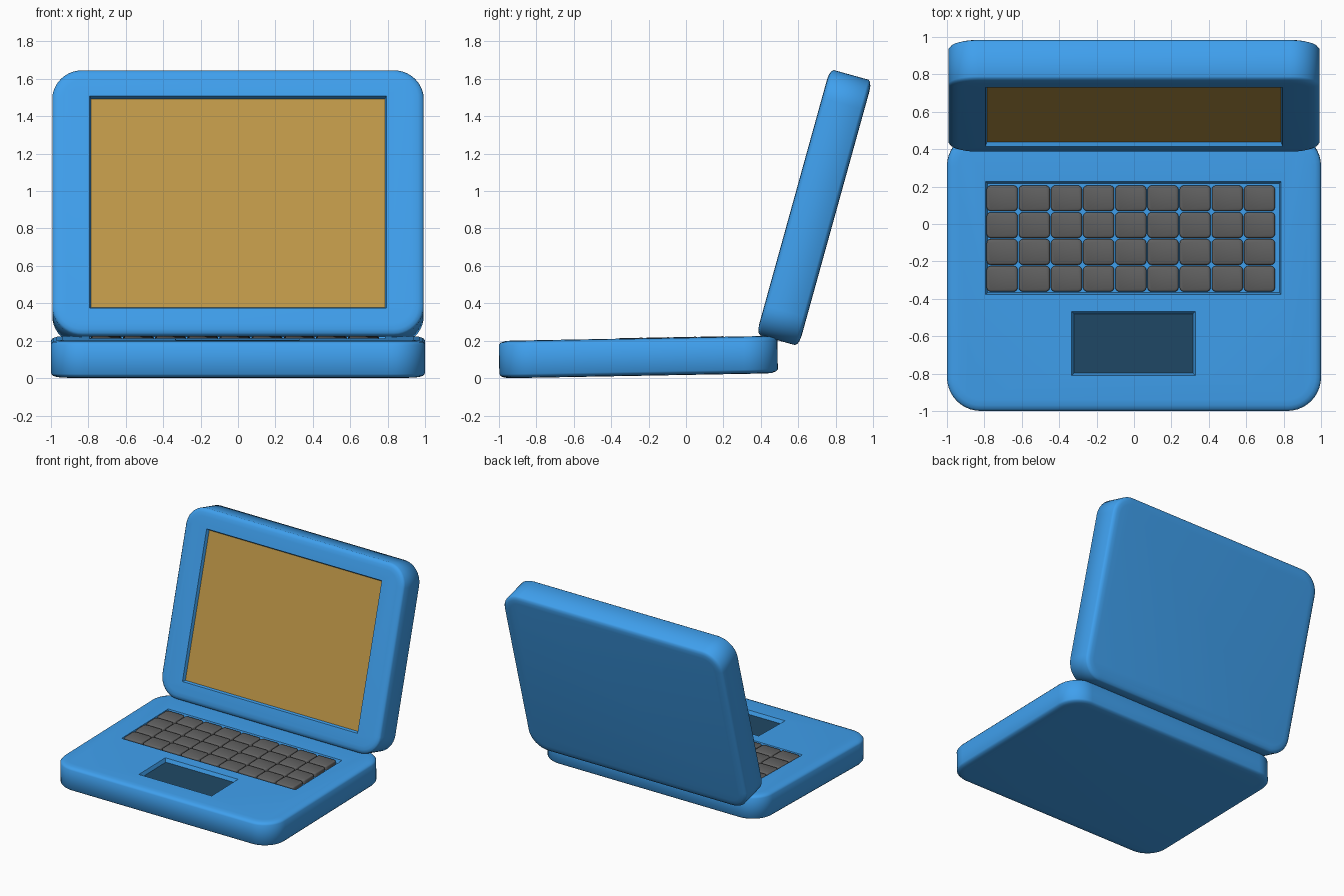
import bpy, bmesh
from math import radians, sin, cos, pi
from mathutils import Matrix

if "Cube" in bpy.data.objects:
    bpy.data.objects.remove(bpy.data.objects["Cube"])


def material(name, rgb):
    m = bpy.data.materials.new(name)
    m.diffuse_color = (*rgb, 1)
    m.use_nodes = True
    m.node_tree.nodes["Principled BSDF"].inputs["Base Color"].default_value = m.diffuse_color
    return m


BLUE = material("blue_plastic", (0.05, 0.35, 0.85))
DARK = material("dark_blue", (0.014, 0.065, 0.13))
GOLD = material("gold_screen", (0.52, 0.31, 0.065))
GREY = material("dark_grey", (0.12, 0.12, 0.12))


def ring(bm, x0, x1, y0, y1, z, r, seg):
    """Loop of vertices around a rectangle; r rounds its corners."""
    out = []
    corners = [(x1 - r, y1 - r), (x0 + r, y1 - r), (x0 + r, y0 + r), (x1 - r, y0 + r)]
    for i, (cx, cy) in enumerate(corners):
        for k in range(seg + 1):
            a = pi / 2 * (i + k / max(seg, 1)) if seg else 0
            dx, dy = (cos(a) * r, sin(a) * r) if seg else (0, 0)
            out.append(bm.verts.new((cx + dx, cy + dy, z)))
    return out


def slab(bm, rect, r, profile, seg):
    """Loft a rectangle through (inset, z) steps and cap both ends."""
    x0, x1, y0, y1 = rect
    loops = [ring(bm, x0 + i, x1 - i, y0 + i, y1 - i, z, max(r - i, 0.004) if seg else 0, seg)
             for i, z in profile]
    for a, b in zip(loops, loops[1:]):
        for j in range(len(a)):
            k = (j + 1) % len(a)
            bm.faces.new((a[j], a[k], b[k], b[j]))
    bm.faces.new(loops[0][::-1])
    bm.faces.new(loops[-1])


def make(name, bm, mat=None):
    bmesh.ops.recalc_face_normals(bm, faces=bm.faces[:])
    me = bpy.data.meshes.new(name)
    bm.to_mesh(me)
    bm.free()
    ob = bpy.data.objects.new(name, me)
    bpy.context.collection.objects.link(ob)
    if mat:
        me.materials.append(mat)
    return ob


def one_slab(name, rect, r, profile, seg, mat=None):
    bm = bmesh.new()
    slab(bm, rect, r, profile, seg)
    return make(name, bm, mat)


def case(name, rect, r, t):
    """Soft-edged half of the clamshell."""
    edge = [(0.06, 0), (0.03, 0.003), (0.01, 0.01), (0, 0.022)]
    return one_slab(name, rect, r, edge + [(i, t - z) for i, z in edge[::-1]], 10, BLUE)


def recess(body, rect, top, depth, taper=0.01):
    """Sink a tapered pocket into the top of a case."""
    slope = taper / depth
    cutter = one_slab("cutter", rect, 0, [(taper, top - depth), (-0.03 * slope, top + 0.03)], 0, BLUE)
    mod = body.modifiers.new("recess", 'BOOLEAN')
    mod.operation, mod.solver, mod.object = 'DIFFERENCE', 'EXACT', cutter
    bpy.context.view_layer.objects.active = body
    bpy.ops.object.modifier_apply(modifier=mod.name)
    bpy.data.objects.remove(cutter)


def plate(name, rect, top, depth, mat, taper=0.01):
    """Thin panel lying on a pocket floor."""
    return one_slab(name, rect, 0, [(taper, top - depth - 0.002), (taper, top - depth + 0.002)], 0, mat)


# Base with keyboard and touchpad pockets
BT = 0.2
base = case("base", (-1, 1, 0, 1.487), 0.18, BT)
keyboard = (-0.793, 0.787, 0.622, 1.226)
pad = (-0.333, 0.328, 0.19, 0.532)
recess(base, keyboard, BT, 0.03)
recess(base, pad, BT, 0.03, 0.013)
touchpad = plate("touchpad", pad, BT, 0.03, DARK, 0.013)

# Keys, nine columns by four rows
bm = bmesh.new()
for c in range(9):
    for row in range(4):
        x, y = -0.788 + c * 0.172, 0.638 + row * 0.1435
        slab(bm, (x, x + 0.166, y, y + 0.137), 0.022,
             [(0, BT - 0.032), (0, BT - 0.006), (0.003, BT), (0.009, BT + 0.003)], 3)
keys = make("keys", bm, GREY)

# Lid with sunken screen
LT = 0.235
lid = case("lid", (-0.993, 0.993, 0, 1.47), 0.16, LT)
opening = (-0.795, 0.795, 0.145, 1.322)
recess(lid, opening, LT, 0.025)
screen = plate("screen", opening, LT, 0.025, GOLD)

# Tilt both halves into the open position
place_base = Matrix.Translation((0, -0.996, 0)) @ Matrix.Rotation(radians(1.05), 4, 'X')
place_lid = Matrix.Translation((0, 0.602, 0.172)) @ Matrix.Rotation(radians(74.5), 4, 'X')
for ob in (base, touchpad, keys):
    ob.matrix_world = place_base
for ob in (lid, screen):
    ob.matrix_world = place_lid

# Smooth the rounded parts, keep pocket edges crisp
for ob in (base, lid, keys):
    bpy.ops.object.select_all(action='DESELECT')
    ob.select_set(True)
    bpy.context.view_layer.objects.active = ob
    bpy.ops.object.shade_smooth_by_angle(angle=radians(40))
